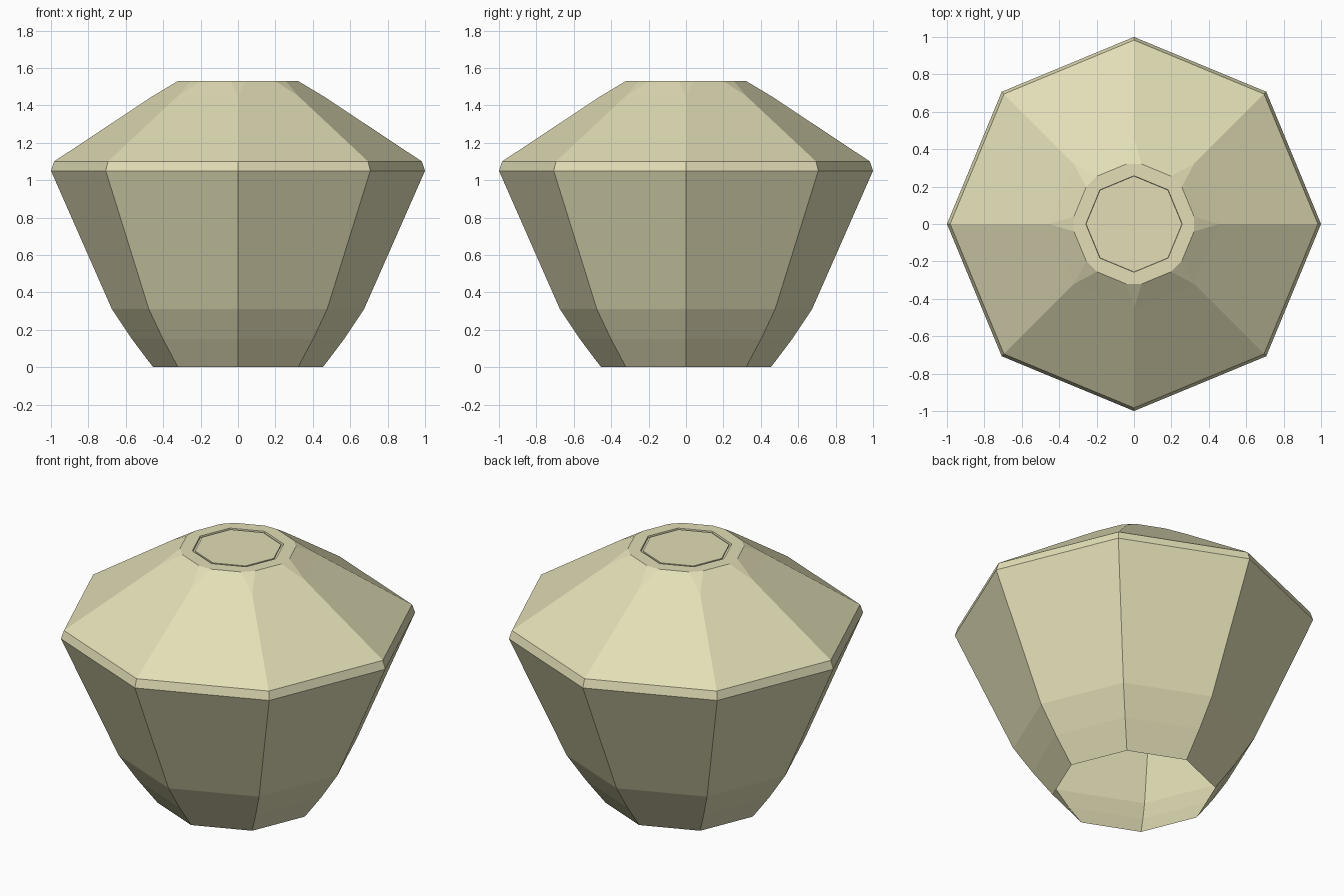
import bpy
from math import cos, sin, tau, atan2, hypot

if "Cube" in bpy.data.objects:
    bpy.data.objects.remove(bpy.data.objects["Cube"])

mat = bpy.data.materials.new("pale_olive")
mat.diffuse_color = (0.76, 0.73, 0.47, 1)
mat.use_nodes = True
mat.node_tree.nodes["Principled BSDF"].inputs["Base Color"].default_value = mat.diffuse_color


def make(name, verts, faces):
    me = bpy.data.meshes.new(name)
    me.from_pydata(verts, [], faces)
    me.materials.append(mat)
    ob = bpy.data.objects.new(name, me)
    bpy.context.collection.objects.link(ob)
    return ob


def ring(r, z):
    return [(r * cos(i * tau / 8), r * sin(i * tau / 8), z) for i in range(8)]


def lathe(name, profile, cap=False):
    """Eight-sided shell through (radius, height) points, bottom to top."""
    verts = [v for r, z in profile for v in ring(r, z)]
    faces = []
    for k in range(len(profile) - 1):
        for i in range(8):
            a, b = k * 8 + i, k * 8 + (i + 1) % 8
            faces.append((a, b, b + 8, a + 8))
    if cap:
        n = len(verts)
        faces.append(tuple(range(n - 8, n)))
    return make(name, verts, faces)


# Tapered pot wall, open underneath
lathe("body", [(0.454, 0), (0.567, 0.15), (0.674, 0.31), (1.0, 1.05)])

# Narrow band round the widest part
lathe("rim_band", [(1.0, 1.05), (0.983, 1.10)])

# Sloping roof: ridges split into small triangles near the flat top
low, mid = ring(0.983, 1.10), ring(0.455, 1.45)
ang, rad = atan2(0.04, 0.321), hypot(0.04, 0.321)
top = [(rad * cos(i * tau / 8 + s * ang), rad * sin(i * tau / 8 + s * ang), 1.53)
       for i in range(8) for s in (-1, 1)]
inner = ring(0.258, 1.53)
faces = []
for i in range(8):
    j = (i + 1) % 8
    l0, l1, m0, m1 = i, j, 8 + i, 8 + j
    t0, t1, t2 = 16 + 2 * i, 17 + 2 * i, 16 + 2 * j
    faces += [(l0, l1, m1, m0), (m0, m1, t2, t1), (m0, t1, t0),
              (t0, t1, 32 + i), (t1, t2, 32 + j, 32 + i)]
make("roof", low + mid + top + inner, faces)

# Slightly sunken octagonal plate in the top
lathe("top_plate", [(0.258, 1.53), (0.256, 1.52), (0.243, 1.52), (0.243, 1.528)], cap=True)
